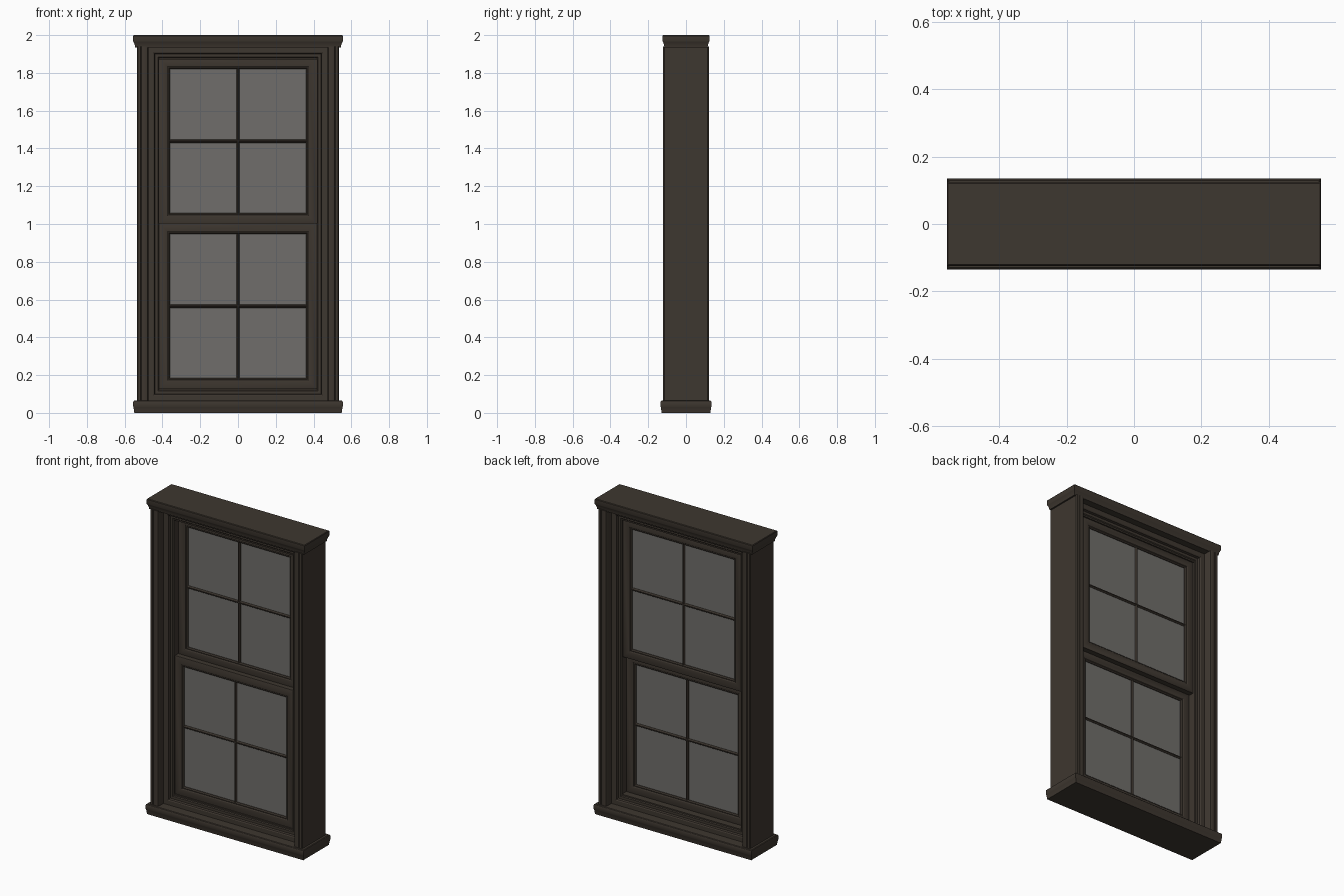
import bpy, bmesh, math

if "Cube" in bpy.data.objects:
    bpy.data.objects.remove(bpy.data.objects["Cube"])


def material(name, rgb):
    m = bpy.data.materials.new(name)
    m.diffuse_color = (*rgb, 1.0)
    m.use_nodes = True
    m.node_tree.nodes["Principled BSDF"].inputs["Base Color"].default_value = m.diffuse_color
    return m


WOOD = material("dark_brown_wood", (0.048, 0.038, 0.029))
GLASS = material("grey_glass", (0.16, 0.155, 0.145))


def finish(name, rings, mat, cap=True, closed=False):
    """Loft rings of points into a mesh; cap the ends or close the loop."""
    bm = bmesh.new()
    vs = [[bm.verts.new(p) for p in r] for r in rings]
    n, k = len(vs), len(vs[0])
    for i in range(n if closed else n - 1):
        a, b = vs[i], vs[(i + 1) % n]
        for j in range(k):
            bm.faces.new((a[j], a[(j + 1) % k], b[(j + 1) % k], b[j]))
    if cap and not closed:
        bm.faces.new(vs[0])
        bm.faces.new(vs[-1])
    bmesh.ops.recalc_face_normals(bm, faces=bm.faces)
    me = bpy.data.meshes.new(name)
    bm.to_mesh(me)
    bm.free()
    ob = bpy.data.objects.new(name, me)
    bpy.context.collection.objects.link(ob)
    me.materials.append(mat)
    bpy.ops.object.select_all(action='DESELECT')
    ob.select_set(True)
    bpy.context.view_layer.objects.active = ob
    bpy.ops.object.shade_smooth_by_angle(angle=math.radians(30))
    return ob


def slab(name, hx, hy, levels, mat=WOOD):
    """Stacked rectangles: levels are (z, inset)."""
    return finish(name, [[(sx * (hx - i), sy * (hy - i), z)
                          for sx, sy in ((-1, -1), (1, -1), (1, 1), (-1, 1))]
                         for z, i in levels], mat)


def box(name, x0, x1, y0, y1, z0, z1, mat):
    return finish(name, [[(x0, y0, z), (x1, y0, z), (x1, y1, z), (x0, y1, z)]
                         for z in (z0, z1)], mat)


def ring_frame(name, hx, z0, z1, yc, profile):
    """Mitred frame: half profile (inset, depth) mirrored front to back."""
    prof = [(i, -d) for i, d in profile] + [(i, d) for i, d in reversed(profile)]
    corners = ((-hx, z0, 1, 1), (hx, z0, -1, 1), (hx, z1, -1, -1), (-hx, z1, 1, -1))
    return finish(name, [[(x + sx * i, yc + y, z + sz * i) for i, y in prof]
                         for x, z, sx, sz in corners], WOOD, closed=True)


# sill and head
slab("sill", 0.555, 0.135, [(0, 0.006), (0.03, 0.002), (0.034, 0), (0.056, 0),
                            (0.062, 0.002), (0.065, 0.006)])
slab("head", 0.555, 0.124, [(1.935, 0.01), (1.95, 0.008), (1.964, 0.002), (1.968, 0),
                            (1.996, 0), (2.0, 0.003)])

# side jambs with a moulded front and back edge
half = [(0.535, 0.115), (0.53, 0.121), (0.516, 0.121), (0.513, 0.115),
        (0.510, 0.119), (0.504, 0.121), (0.488, 0.121), (0.480, 0.118), (0.475, 0.108)]
for side, s in (("left", -1), ("right", 1)):
    prof = [(s * x, -y) for x, y in half] + [(s * x, y) for x, y in reversed(half)]
    finish(side + "_jamb", [[(x, y, z) for x, y in prof] for z in (0.063, 1.94)], WOOD)

# stepped inner frame
ring_frame("inner_frame", 0.476, 0.064, 1.936, 0,
           [(0, 0.07), (0.028, 0.07), (0.034, 0.066), (0.036, 0.05),
            (0.052, 0.05), (0.057, 0.045)])
for nm, z in (("bottom_stop", 0.12), ("top_stop", 1.882)):
    box(nm, -0.42, 0.42, -0.045, 0.045, z - 0.012, z + 0.009, WOOD)

# sashes: lower one to the front, upper one behind it
sash = [(0, 0.0165), (0.004, 0.0185), (0.042, 0.0185), (0.047, 0.016),
        (0.049, 0.013), (0.054, 0.014), (0.060, 0.008)]
for nm, z0, z1, yc in (("lower", 0.125, 1.006, -0.018), ("upper", 0.998, 1.88, 0.018)):
    ring_frame(nm + "_sash", 0.42, z0, z1, yc, sash)
    g0, g1 = z0 + 0.058, z1 - 0.058
    box(nm + "_glass", -0.362, 0.362, yc - 0.003, yc + 0.003, g0, g1, GLASS)
    # glazing bars with chamfered faces
    zm = (g0 + g1) / 2
    bar = [(-0.009, -0.004), (-0.003, -0.012), (0.003, -0.012), (0.009, -0.004),
           (0.009, 0.004), (0.003, 0.012), (-0.003, 0.012), (-0.009, 0.004)]
    finish(nm + "_vertical_bar", [[(a, yc + b, z) for a, b in bar] for z in (g0, g1)], WOOD)
    finish(nm + "_cross_bar", [[(x, yc + b, zm + a) for a, b in bar]
                               for x in (-0.362, 0.362)], WOOD)
